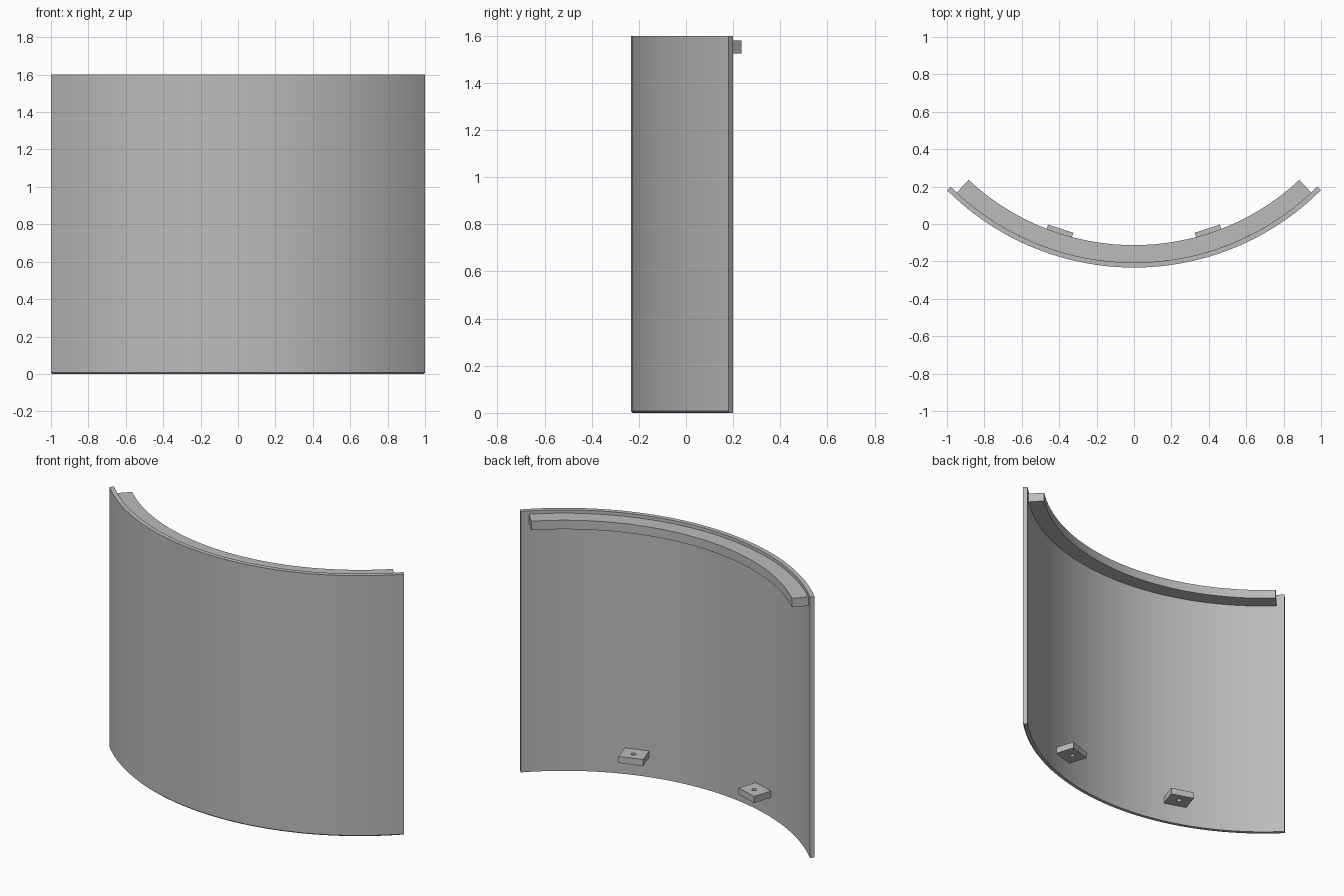
import bpy
import bmesh
from math import sin, cos, radians, pi
from mathutils import Matrix

CENTRE_Y = 1.181      # axis of the curved panel
R_OUT, R_IN, R_RAIL = 1.414, 1.387, 1.294

cube = bpy.data.objects.get("Cube")
if cube:
    bpy.data.objects.remove(cube, do_unlink=True)

grey = bpy.data.materials.new("plain grey")
grey.use_nodes = True
colour = (0.5, 0.5, 0.5, 1)
grey.diffuse_color = colour
grey.node_tree.nodes["Principled BSDF"].inputs["Base Color"].default_value = colour


def finish(name, bm):
    """Turn a bmesh into a named object with sharp edges kept."""
    bmesh.ops.recalc_face_normals(bm, faces=bm.faces[:])
    mesh = bpy.data.meshes.new(name)
    bm.to_mesh(mesh)
    bm.free()
    mesh.materials.append(grey)
    obj = bpy.data.objects.new(name, mesh)
    bpy.context.collection.objects.link(obj)
    bpy.ops.object.select_all(action="DESELECT")
    obj.select_set(True)
    bpy.context.view_layer.objects.active = obj
    bpy.ops.object.shade_smooth_by_angle(angle=radians(25))
    return obj


def arc_sweep(name, section, half_angle, steps=48):
    """Sweep a closed (radius, height) section around the panel axis."""
    bm = bmesh.new()
    rings = []
    for i in range(steps + 1):
        a = radians(half_angle) * (2 * i / steps - 1)
        rings.append([bm.verts.new((r * sin(a), CENTRE_Y - r * cos(a), z))
                      for r, z in section])
    n = len(section)
    for p, q in zip(rings, rings[1:]):
        for k in range(n):
            m = (k + 1) % n
            bm.faces.new((p[k], p[m], q[m], q[k]))
    bm.faces.new(rings[0])
    bm.faces.new(rings[-1])
    return finish(name, bm)


def drilled_tab(name, angle):
    """Small block on the inner wall with a vertical hole."""
    bm = bmesh.new()
    near, far, half = 1.268, 1.388, 0.071
    square = [(-half, -far), (half, -far), (half, -near), (-half, -near)]
    hole = [(0.014 * cos(t * pi / 10), 0.014 * sin(t * pi / 10) - 1.322)
            for t in range(20)]
    edges = []
    for loop in (square, hole):
        vs = [bm.verts.new((x, y, 0.12)) for x, y in loop]
        edges += [bm.edges.new((v, vs[(i + 1) % len(vs)])) for i, v in enumerate(vs)]
    bmesh.ops.triangle_fill(bm, edges=edges, use_beauty=True, normal=(0, 0, 1))
    extruded = bmesh.ops.extrude_face_region(bm, geom=bm.faces[:], use_keep_orig=True)
    top = [g for g in extruded["geom"] if isinstance(g, bmesh.types.BMVert)]
    bmesh.ops.translate(bm, verts=top, vec=(0, 0, 0.04))
    place = Matrix.Translation((0, CENTRE_Y, 0)) @ Matrix.Rotation(radians(angle), 4, "Z")
    bmesh.ops.transform(bm, matrix=place, verts=bm.verts[:])
    return finish(name, bm)


# Curved panel with a small chamfer along the lower outer edge
arc_sweep("curved_panel", [(R_IN, 0), (R_OUT - 0.007, 0), (R_OUT, 0.007),
                           (R_OUT, 1.6), (R_IN, 1.6)], 45)

# Rail along the inside, just below the top
arc_sweep("top_rail", [(R_RAIL, 1.525), (R_IN, 1.525),
                       (R_IN, 1.58), (R_RAIL, 1.58)], 43.1)

# Pair of mounting tabs near the bottom
for side, angle in (("left", 18), ("right", -18)):
    drilled_tab(side + "_mounting_tab", angle)
